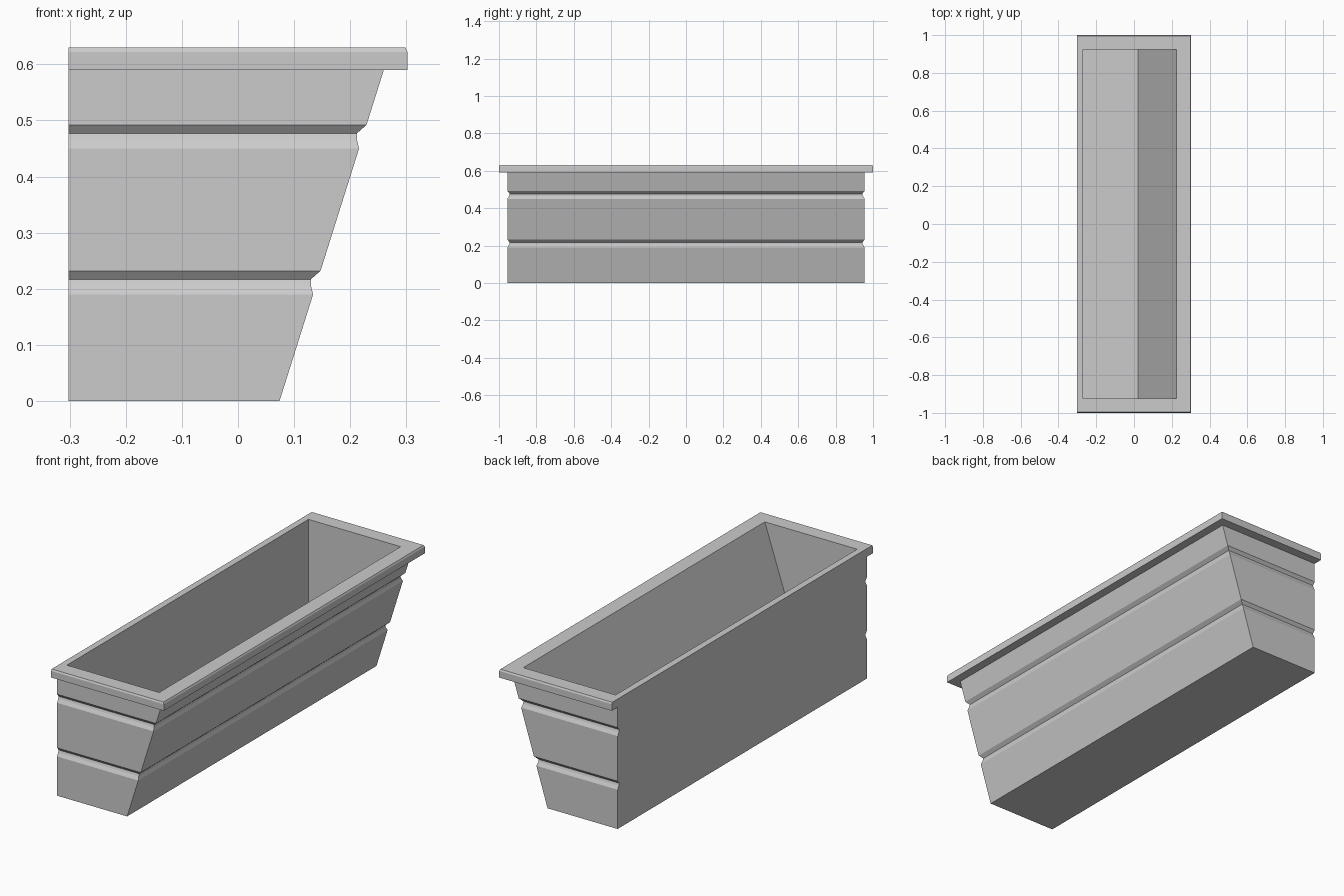
import bpy, bmesh

cube = bpy.data.objects.get("Cube")
if cube:
    bpy.data.objects.remove(cube, do_unlink=True)

# Plain grey finish
grey = bpy.data.materials.new("plain_grey")
grey.use_nodes = True
COLOUR = (0.6, 0.6, 0.6, 1)
grey.diffuse_color = COLOUR
grey.node_tree.nodes["Principled BSDF"].inputs["Base Color"].default_value = COLOUR

BACK = -0.302       # flat wall side
HALF = 0.955        # half length of the body


def front_x(z):
    """Sloping front wall."""
    return 0.074 + 0.315 * z


# Cross-sections as (back x, front x, half length, height)
sections = [(BACK, front_x(0), HALF, 0)]

# Two V-shaped grooves around the front and ends
for base in (0.190, 0.450):
    for rise, inset in ((0, 0), (0.016, 0.009), (0.027, 0.0125), (0.042, 0)):
        z = base + rise
        sections.append((BACK, front_x(z) - inset, HALF - inset, z))

# Overhanging rim with a small top chamfer
sections += [
    (BACK, front_x(0.59), HALF, 0.59),
    (BACK, 0.302, 1.0, 0.59),
    (BACK, 0.302, 1.0, 0.622),
    (BACK, 0.298, 0.996, 0.63),
]

# Hollow inside down to the floor
sections += [
    (-0.27, 0.225, 0.925, 0.63),
    (-0.27, 0.02, 0.925, 0.02),
]

# Loft the rectangular sections into one closed shell
bm = bmesh.new()
rings = []
for back, front, half, z in sections:
    corners = ((back, -half), (front, -half), (front, half), (back, half))
    rings.append([bm.verts.new((x, y, z)) for x, y in corners])
for low, high in zip(rings, rings[1:]):
    for i in range(4):
        j = (i + 1) % 4
        bm.faces.new((low[i], low[j], high[j], high[i]))
bm.faces.new(rings[0][::-1])
bm.faces.new(rings[-1])
bmesh.ops.recalc_face_normals(bm, faces=bm.faces)

mesh = bpy.data.meshes.new("planter_trough")
bm.to_mesh(mesh)
bm.free()
mesh.materials.append(grey)
planter = bpy.data.objects.new("planter_trough", mesh)
bpy.context.collection.objects.link(planter)
